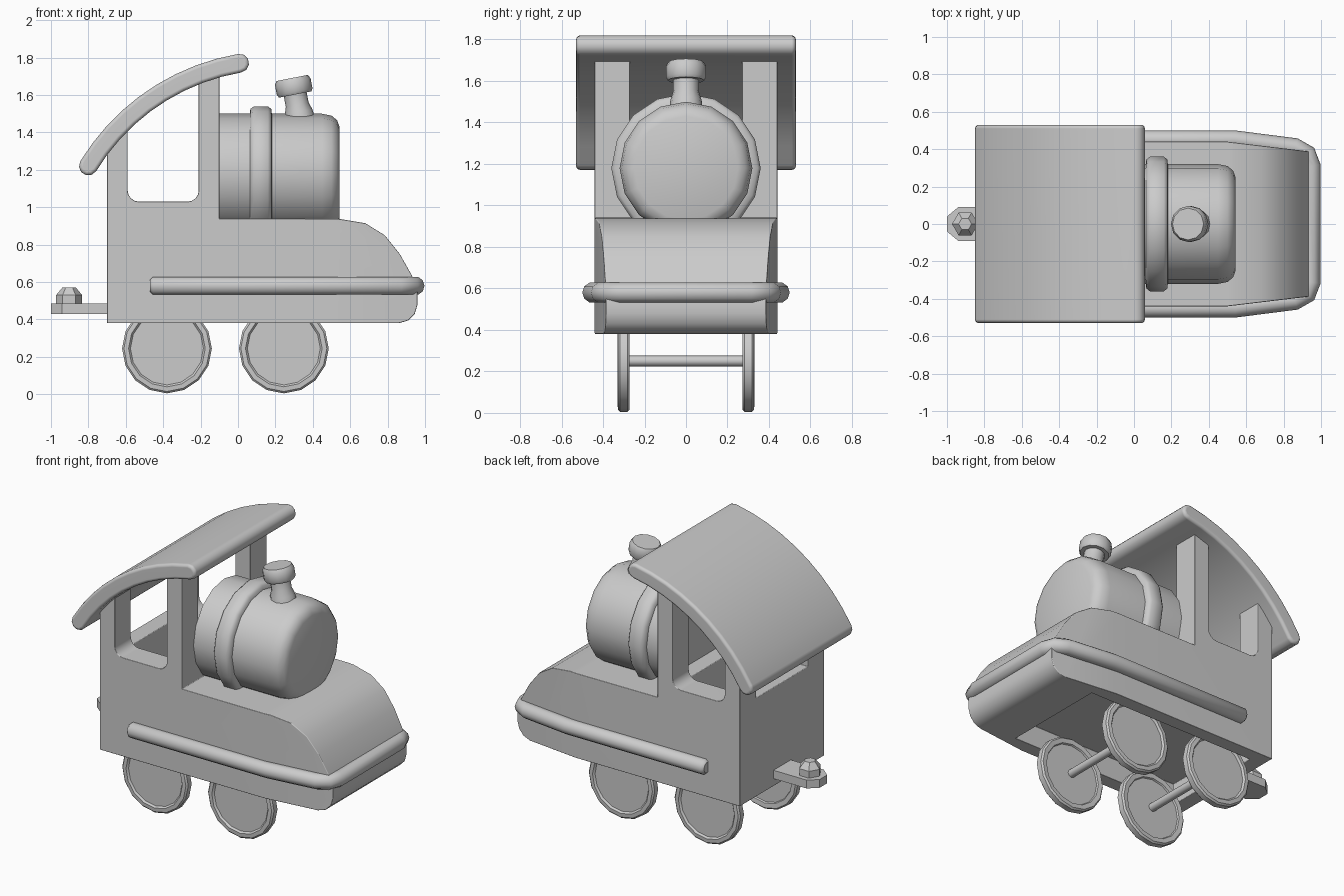
import bpy, bmesh
from math import sin, cos, pi, radians, sqrt
from mathutils import Matrix, Vector

if "Cube" in bpy.data.objects:
    bpy.data.objects.remove(bpy.data.objects["Cube"])


def activate(ob):
    bpy.ops.object.select_all(action='DESELECT')
    ob.select_set(True)
    bpy.context.view_layer.objects.active = ob


def make(name, bm):
    bmesh.ops.recalc_face_normals(bm, faces=bm.faces)
    me = bpy.data.meshes.new(name)
    bm.to_mesh(me)
    bm.free()
    ob = bpy.data.objects.new(name, me)
    bpy.context.collection.objects.link(ob)
    return ob


def apply(ob, kind, **settings):
    m = ob.modifiers.new(kind.lower(), kind)
    for k, v in settings.items():
        setattr(m, k, v)
    activate(ob)
    bpy.ops.object.modifier_apply(modifier=m.name)


def smooth(ob, deg=40):
    activate(ob)
    bpy.ops.object.shade_smooth_by_angle(angle=radians(deg))


def prism(pts, y0, y1):
    """x/z outline extruded along y"""
    bm = bmesh.new()
    f = bm.faces.new([bm.verts.new((x, y0, z)) for x, z in pts])
    ext = bmesh.ops.extrude_face_region(bm, geom=[f])['geom']
    vs = [g for g in ext if isinstance(g, bmesh.types.BMVert)]
    bmesh.ops.translate(bm, verts=vs, vec=(0, y1 - y0, 0))
    return bm


def box(x0, x1, y, z0, z1):
    return prism([(x0, z0), (x1, z0), (x1, z1), (x0, z1)], -y, y)


def lathe(name, prof, n, axis, loc, deg=40):
    """closed turned shape from (radius, height) points"""
    bm = bmesh.new()
    rings = []
    for r, h in prof:
        ring = []
        for i in range(n):
            s, c = r * sin(2 * pi * i / n), r * cos(2 * pi * i / n)
            p = {'X': (h, s, c), 'Y': (s, h, c), 'Z': (c, s, h)}[axis]
            ring.append(bm.verts.new(p))
        rings.append(ring)
    for a, b in zip(rings, rings[1:]):
        for i in range(n):
            j = (i + 1) % n
            bm.faces.new((a[i], a[j], b[j], b[i]))
    bm.faces.new(rings[0])
    bm.faces.new(rings[-1])
    ob = make(name, bm)
    ob.location = loc
    smooth(ob, deg)
    return ob


# roof arc shared by the roof and the cab pillars
AX, AZ, AR = 0.208, 0.607, 1.18


def arc_z(x):
    return AZ + sqrt(AR ** 2 - (x - AX) ** 2)


# body: hood and cab side outline
outline = [(-.70, .38), (.86, .38), (.91, .395), (.945, .43), (.96, .48), (.96, .56),
           (.93, .635), (.865, .75), (.785, .85), (.68, .915), (.54, .938), (-.10, .94)]
outline += [(x, arc_z(x)) for x in (-.10, -.21, -.40, -.59, -.70)]
bm = prism(outline, -.44, .44)
bmesh.ops.bisect_plane(bm, geom=bm.verts[:] + bm.edges[:] + bm.faces[:],
                       plane_co=(.5, 0, 0), plane_no=(1, 0, 0))
for v in bm.verts:  # nose narrows in plan
    if v.co.x > .5:
        v.co.y *= 1 - .27 * (v.co.x - .5)
body = make("body", bm)

# window openings, front and back openings, cab well, wheel recess
r = .06
win = [(-.21, 2), (-.59, 2)]
win += [(-.59 + r - r * cos(a), 1.03 + r - r * sin(a)) for a in [i * pi / 8 for i in range(5)]]
win += [(-.21 - r + r * sin(a), 1.03 + r - r * cos(a)) for a in [i * pi / 8 for i in range(5)]]
cutters = [prism(win, -.6, .6), box(-.8, .05, .27, 1.03, 2),
           box(-.59, -.21, .27, .60, 1.5), box(-.60, .62, .35, .30, .52)]
for c in cutters:
    cut = make("cutter", c)
    cut.hide_render = True
    apply(body, 'BOOLEAN', object=cut, operation='DIFFERENCE', solver='EXACT')
    bpy.data.objects.remove(cut)
bm = bmesh.new()
bm.from_mesh(body.data)
bmesh.ops.remove_doubles(bm, verts=bm.verts, dist=.0005)
bm.to_mesh(body.data)
bm.free()
apply(body, 'BEVEL', width=.025, segments=3, limit_method='ANGLE', angle_limit=radians(40))
smooth(body)
body.modifiers.new("normals", 'WEIGHTED_NORMAL').keep_sharp = True

# curved roof
def roof_pt(rad, deg):
    return (AX + rad * cos(radians(deg)), AZ + rad * sin(radians(deg)))


def roof_end(deg, start):
    c = Vector(roof_pt(AR, deg))
    return [tuple(c + .05 * Vector((cos(radians(start + t)), sin(radians(start + t)))))
            for t in (36, 72, 108, 144)]


A0, A1, N = 99.7, 148.7, 9
steps = [A0 + (A1 - A0) * i / N for i in range(N + 1)]
pts = [roof_pt(AR + .05, a) for a in steps] + roof_end(A1, A1)
pts += [roof_pt(AR - .05, a) for a in reversed(steps)] + roof_end(A0, A0 + 180)
roof = make("roof", prism(pts, -.53, .53))
apply(roof, 'BEVEL', width=.02, segments=3, limit_method='ANGLE', angle_limit=radians(60))
smooth(roof)
roof.modifiers.new("normals", 'WEIGHTED_NORMAL').keep_sharp = True

# bumper rail wrapping the nose
half = [(-.47, .45, .7), (-.455, .45, 1), (.54, .45, 1), (.86, .41, 1), (.925, .375, 1), (.948, .31, 1)]
path = half + [(x, -y, s) for x, y, s in reversed(half)]
cu = bpy.data.curves.new("bumper_rail", 'CURVE')
cu.dimensions = '3D'
cu.bevel_depth = .05
cu.bevel_resolution = 3
cu.use_fill_caps = True
sp = cu.splines.new('POLY')
sp.points.add(len(path) - 1)
for p, (x, y, s) in zip(sp.points, path):
    p.co = (x, y, .58, 1)
    p.radius = s
rail = bpy.data.objects.new("bumper_rail", cu)
bpy.context.collection.objects.link(rail)
activate(rail)
bpy.ops.object.convert(target='MESH')
smooth(bpy.context.object, 50)

# boiler, band and chimney
lathe("boiler", [(.32, -.10), (.32, .45), (.31, .50), (.285, .53), (.25, .543)], 16, 'X', (0, 0, 1.18))
lathe("boiler_band", [(.31, .062), (.345, .066), (.36, .085), (.36, .16), (.345, .178), (.31, .182)],
      16, 'X', (0, 0, 1.18), 50)
chimney = lathe("chimney", [(.085, -.06), (.075, .02), (.062, .06), (.062, .115), (.088, .115), (.097, .13),
                            (.097, .185), (.085, .205)], 12, 'Z', (.328, 0, 1.49), 50)
chimney.rotation_euler = (0, radians(-11), 0)

# wheels and axles
wheel = [(.195, .285), (.20, .275), (.23, .272), (.24, .282), (.24, .318),
         (.23, .328), (.205, .33), (.195, .318)]
for x, end in ((-.38, "rear"), (.245, "front")):
    for s, side in ((-1, "right"), (1, "left")):
        lathe(f"{end}_{side}_wheel", [(q, s * h) for q, h in wheel], 16, 'Y', (x, 0, .245), 35)
    lathe(f"{end}_axle", [(.026, -.29), (.026, .29)], 8, 'Y', (x, 0, .25), 50)

# rear hitch plate and knob
bm = bmesh.new()
end = [(-.69, -.09), (-.69, .09), (-.94, .09), (-1.0, .04), (-1.0, -.04), (-.94, -.09)]
f = bm.faces.new([bm.verts.new((x, y, .43)) for x, y in end])
ext = bmesh.ops.extrude_face_region(bm, geom=[f])['geom']
bmesh.ops.translate(bm, vec=(0, 0, .055), verts=[g for g in ext if isinstance(g, bmesh.types.BMVert)])
make("hitch_plate", bm)
lathe("hitch_knob", [(.07, .47), (.07, .53), (.035, .572)], 6, 'Z', (-.903, 0, 0), 20)
